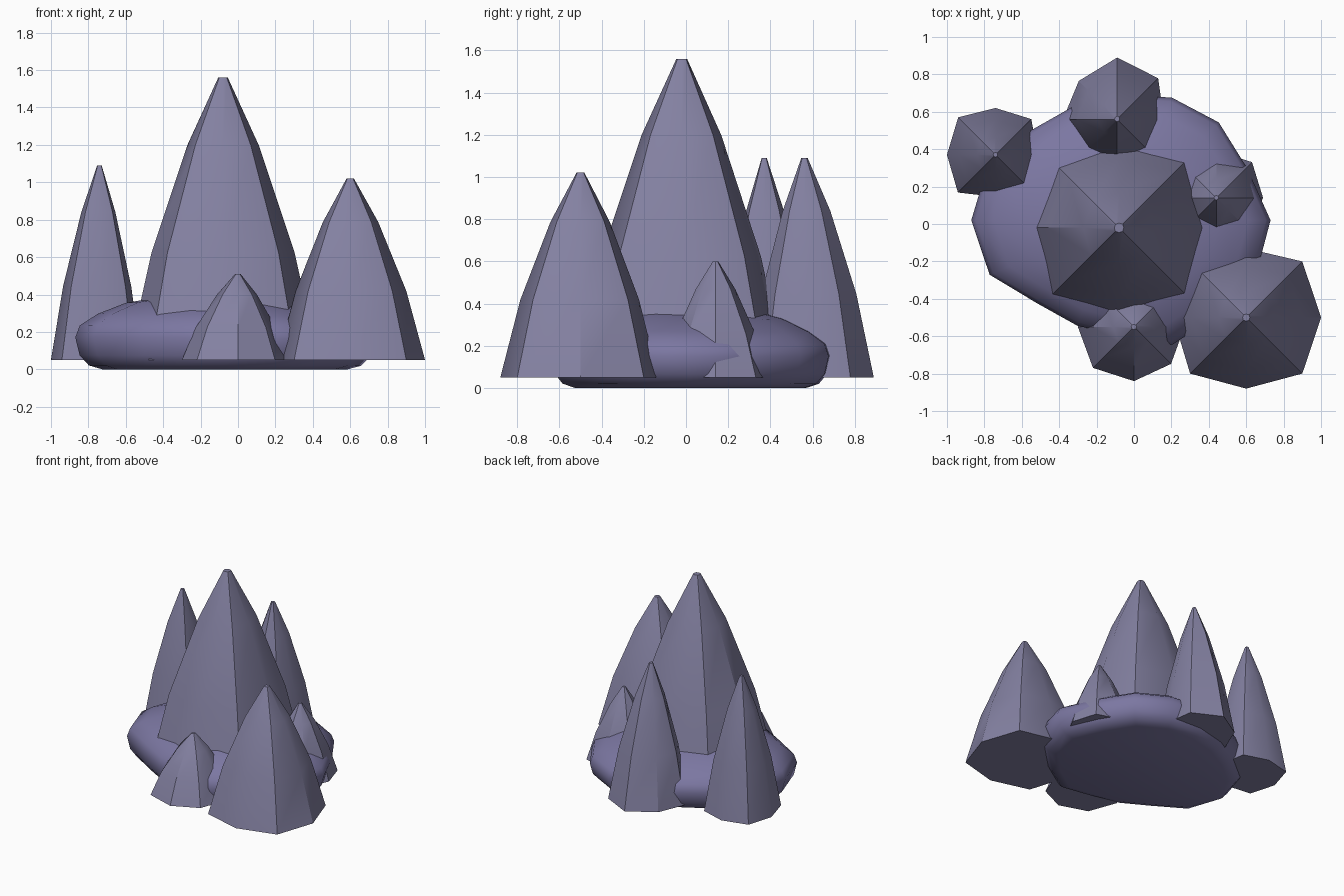
import bpy, bmesh
from math import cos, sin, pi, radians

if "Cube" in bpy.data.objects:
    bpy.data.objects.remove(bpy.data.objects["Cube"])


def material(name, rgb):
    m = bpy.data.materials.new(name)
    m.diffuse_color = (*rgb, 1)
    m.use_nodes = True
    m.node_tree.nodes["Principled BSDF"].inputs["Base Color"].default_value = m.diffuse_color
    return m


def loft(name, rings, mat, angle):
    """Skin a stack of rings (lists of points) and cap both ends."""
    bm = bmesh.new()
    vs = [[bm.verts.new(p) for p in ring] for ring in rings]
    n = len(vs[0])
    for a, b in zip(vs, vs[1:]):
        for i in range(n):
            j = (i + 1) % n
            bm.faces.new((a[i], a[j], b[j], b[i]))
    bm.faces.new(vs[0][::-1])
    bm.faces.new(vs[-1])
    me = bpy.data.meshes.new(name)
    bm.to_mesh(me)
    bm.free()
    ob = bpy.data.objects.new(name, me)
    bpy.context.collection.objects.link(ob)
    me.materials.append(mat)
    bpy.ops.object.select_all(action='DESELECT')
    ob.select_set(True)
    bpy.context.view_layer.objects.active = ob
    bpy.ops.object.shade_smooth_by_angle(angle=radians(angle))
    return ob


def polar(cx, cy, z, radii, s):
    n = len(radii)
    return [(cx + r * s * cos(2 * pi * i / n), cy + r * s * sin(2 * pi * i / n), z)
            for i, r in enumerate(radii)]


crystal = material("crystal", (0.23, 0.22, 0.36))
stone = material("stone", (0.20, 0.185, 0.36))

# Eight-sided spires: centre, tip height, base radius at each corner
BASE = 0.05
PROFILE = [(0, 1), (0.38, 0.75), (0.76, 0.375), (1, 0.05)]
spires = {
    "main_spire": (-0.08, -0.02, 1.56, [.51, .56, .50, .52, .51, .56, .51, .56]),
    "front_right_spire": (0.60, -0.50, 1.02, [.40, .424, .37, .41, .39, .424, .38, .424]),
    "back_left_spire": (-0.74, 0.37, 1.09, [.225, .27, .25, .283, .26, .285, .225, .26]),
    "back_spire": (-0.09, 0.56, 1.09, [.25, .31, .33, .29, .29, .26, .27, .26]),
    "right_small_spire": (0.44, 0.14, 0.60, [.25, .27, .25, .25, .25, .25, .25, .24]),
    "front_small_spire": (0.0, -0.55, 0.51, [.27, .28, .28, .30, .30, .31, .29, .28]),
}
for name, (x, y, top, radii) in spires.items():
    rings = [polar(x, y, BASE + t * (top - BASE), radii, s) for t, s in PROFILE]
    loft(name, rings, crystal, 35)

# Low rounded base rock with an uneven outline
outline = [.80, .73, .74, .71, .67, .66, .68, .77, .80, .76, .63, .61, .62, .72, .72, .78]
layers = [(0, .82), (.02, .91), (.07, .97), (.16, 1), (.22, .97), (.28, .85),
          (.34, .66), (.375, .42), (.39, .15)]
rings = []
for z, s in layers:
    ring = polar(-0.07, 0.02, z, outline, s)
    # left side rides a little higher than the back
    rings.append([(x, y, h * (1 - 0.08 * x - 0.06 * y)) for x, y, h in ring])
loft("base_rock", rings, stone, 50)
